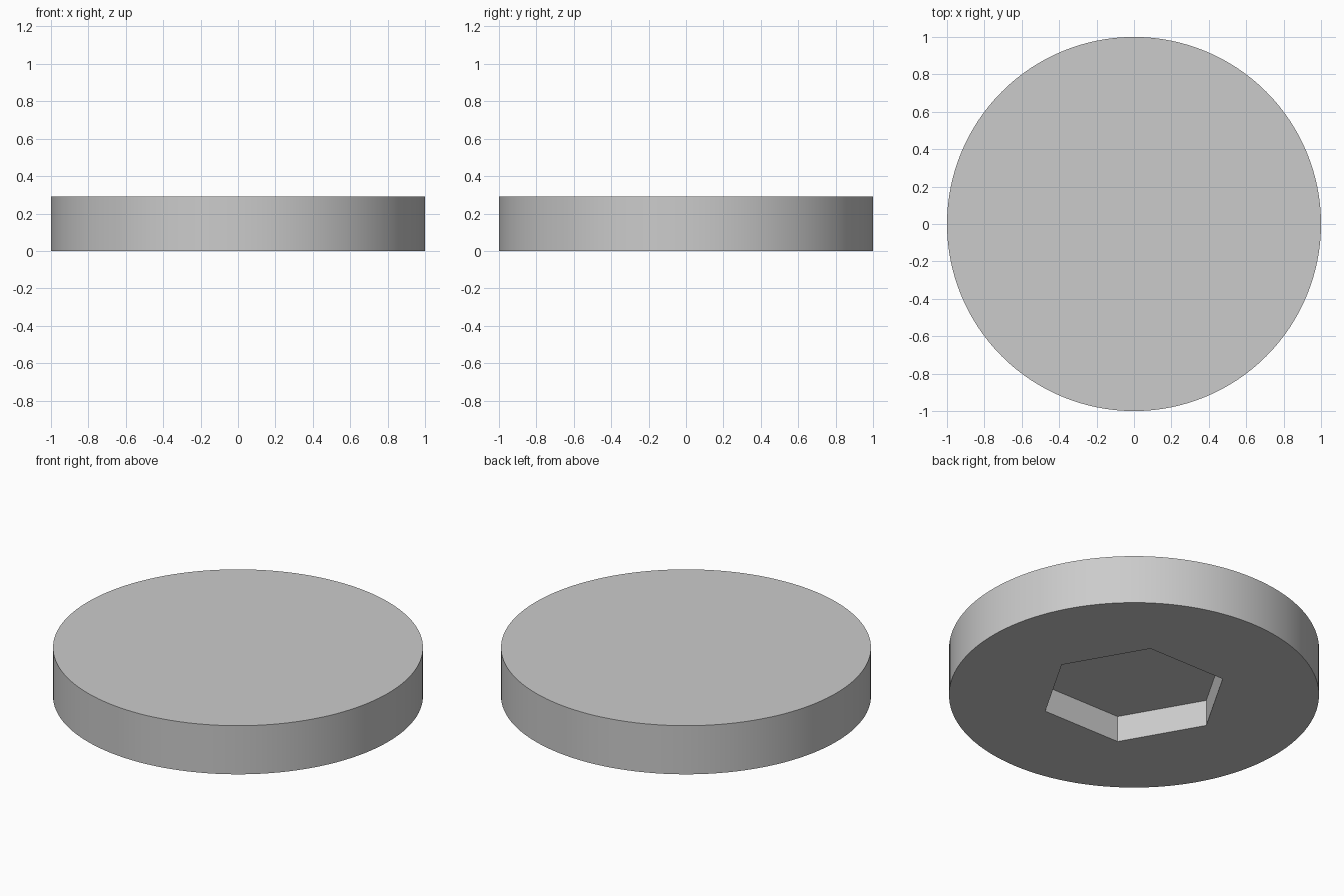
import bpy
from math import radians

if "Cube" in bpy.data.objects:
    bpy.data.objects.remove(bpy.data.objects["Cube"], do_unlink=True)

HEIGHT = 0.29
POCKET_DEPTH = 0.156
POCKET_RADIUS = 0.51


def material(name, rgb):
    mat = bpy.data.materials.new(name)
    mat.use_nodes = True
    colour = (*rgb, 1.0)
    mat.diffuse_color = colour
    mat.node_tree.nodes["Principled BSDF"].inputs["Base Color"].default_value = colour
    return mat


def prism(name, sides, radius, bottom, top, turn=0.0):
    bpy.ops.mesh.primitive_cylinder_add(
        vertices=sides, radius=radius, depth=top - bottom,
        location=(0, 0, (top + bottom) / 2), rotation=(0, 0, turn))
    obj = bpy.context.object
    obj.name = name
    return obj


# Round disc
disc = prism("disc", 128, 1.0, 0.0, HEIGHT)
disc.data.materials.append(material("light grey", (0.6, 0.6, 0.6)))

# Hexagonal pocket in the underside, corners along x
cutter = prism("hex_pocket_cutter", 6, POCKET_RADIUS, -0.1, POCKET_DEPTH, radians(30))
cutter.hide_render = True

cut = disc.modifiers.new("hex_pocket", 'BOOLEAN')
cut.operation = 'DIFFERENCE'
cut.solver = 'EXACT'
cut.object = cutter

bpy.ops.object.select_all(action='DESELECT')
disc.select_set(True)
bpy.context.view_layer.objects.active = disc
bpy.ops.object.modifier_apply(modifier=cut.name)
bpy.data.objects.remove(cutter, do_unlink=True)

# Smooth rim, sharp edges
bpy.ops.object.shade_smooth_by_angle(angle=radians(30))
